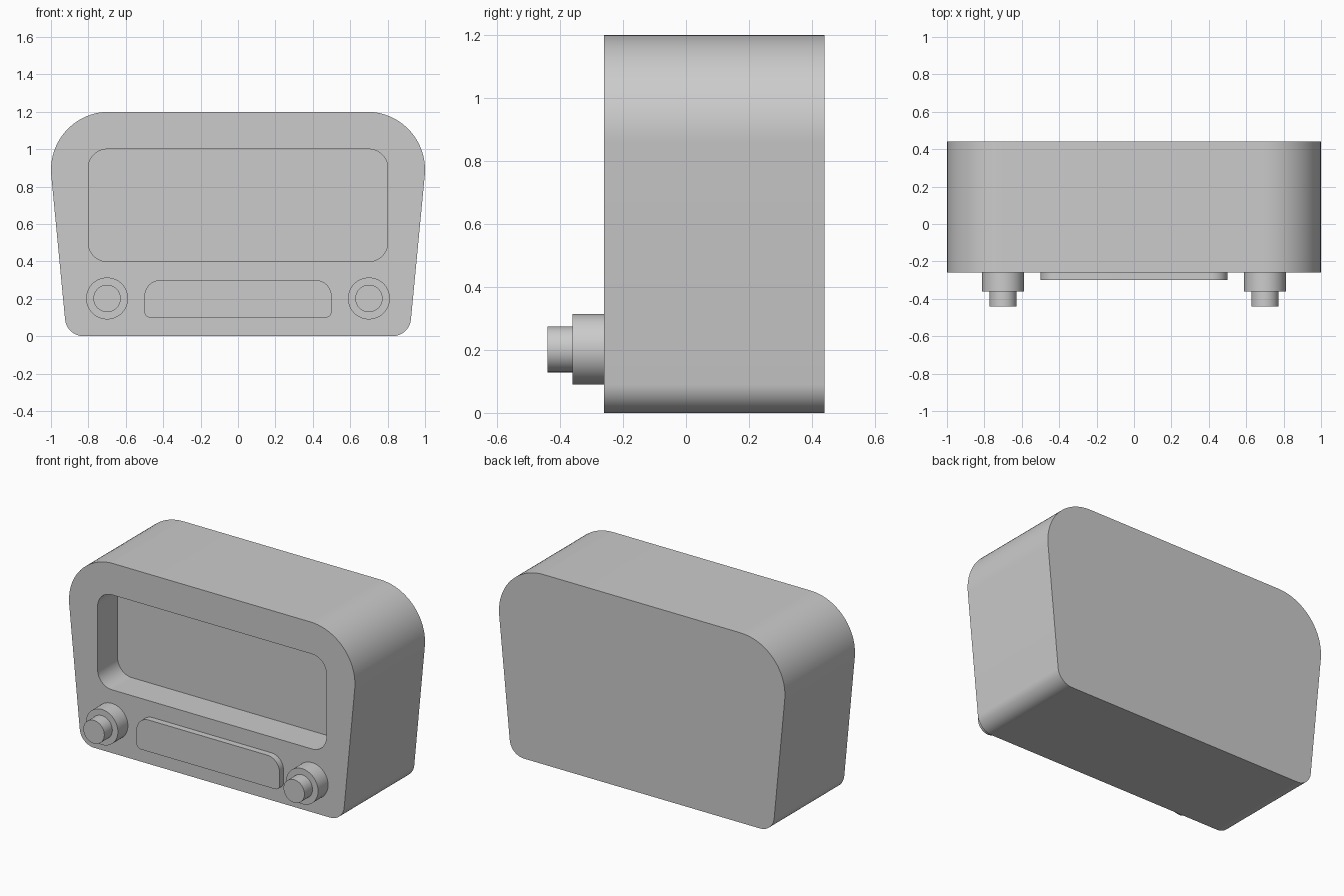
import bpy, bmesh, math
from mathutils import Vector

cube = bpy.data.objects.get("Cube")
if cube:
    bpy.data.objects.remove(cube, do_unlink=True)

FRONT, BACK = -0.26, 0.44

grey = bpy.data.materials.new("plain grey")
grey.use_nodes = True
colour = (0.6, 0.6, 0.6, 1)
grey.diffuse_color = colour
for node in grey.node_tree.nodes:
    if node.type == 'BSDF_PRINCIPLED':
        node.inputs["Base Color"].default_value = colour


def rounded(corners, steps=20):
    """Outline with an arc at each (x, z, radius) corner."""
    outline = []
    for i, (x, z, r) in enumerate(corners):
        p = Vector((x, 0, z))
        before, after = corners[i - 1], corners[(i + 1) % len(corners)]
        u = (Vector((before[0], 0, before[1])) - p).normalized()
        v = (Vector((after[0], 0, after[1])) - p).normalized()
        half = u.angle(v) / 2
        centre = p + (u + v).normalized() * (r / math.sin(half))
        run = r / math.tan(half)
        start = (p + u * run - centre).normalized()
        end = (p + v * run - centre).normalized()
        outline += [centre + start.slerp(end, k / steps) * r
                    for k in range(steps + 1)]
    return outline


def trapezoid(low, high, z0, z1, r0, r1):
    """Symmetric rounded outline from its half widths, heights and radii."""
    return rounded([(-low, z0, r0), (low, z0, r0), (high, z1, r1), (-high, z1, r1)])


def circle(x, z, r, sides=64):
    angles = [2 * math.pi * k / sides for k in range(sides)]
    return [Vector((x + r * math.cos(a), 0, z + r * math.sin(a))) for a in angles]


def slab(name, outline, y0, y1):
    """Solid made by sweeping an outline from y0 to y1."""
    bm = bmesh.new()
    face = bm.faces.new([bm.verts.new((p.x, y0, p.z)) for p in outline])
    swept = bmesh.ops.extrude_face_region(bm, geom=[face], use_keep_orig=True)
    verts = [g for g in swept["geom"] if isinstance(g, bmesh.types.BMVert)]
    bmesh.ops.translate(bm, verts=verts, vec=(0, y1 - y0, 0))
    bmesh.ops.recalc_face_normals(bm, faces=bm.faces)
    mesh = bpy.data.meshes.new(name)
    bm.to_mesh(mesh)
    bm.free()
    mesh.materials.append(grey)
    obj = bpy.data.objects.new(name, mesh)
    bpy.context.collection.objects.link(obj)
    return obj


def activate(obj):
    bpy.ops.object.select_all(action='DESELECT')
    obj.select_set(True)
    bpy.context.view_layer.objects.active = obj


# Cabinet, wider toward the top, with a recessed window
cabinet = slab("cabinet", trapezoid(0.916, 1.031, 0, 1.2, 0.1, 0.31), FRONT, BACK)
cutter = slab("window_cutter", trapezoid(0.8, 0.8, 0.4, 1.0, 0.1, 0.1),
              FRONT - 0.1, FRONT + 0.2)
cutter.hide_render = True
cut = cabinet.modifiers.new("window", 'BOOLEAN')
cut.operation = 'DIFFERENCE'
cut.solver = 'EXACT'
cut.object = cutter
activate(cabinet)
bpy.ops.object.modifier_apply(modifier=cut.name)
bpy.data.objects.remove(cutter, do_unlink=True)
parts = [cabinet]

# Raised panel under the window
parts.append(slab("front_panel", trapezoid(0.5, 0.5, 0.1, 0.3, 0.03, 0.085),
                  FRONT - 0.04, FRONT))

# Stepped knobs on both sides
for side, x in (("right", -0.7), ("left", 0.7)):
    parts.append(slab(side + "_knob_base", circle(x, 0.202, 0.112), FRONT - 0.1, FRONT))
    parts.append(slab(side + "_knob_cap", circle(x, 0.202, 0.073),
                      FRONT - 0.18, FRONT - 0.1))

for part in parts:
    activate(part)
    bpy.ops.object.shade_smooth_by_angle(angle=math.radians(30))
